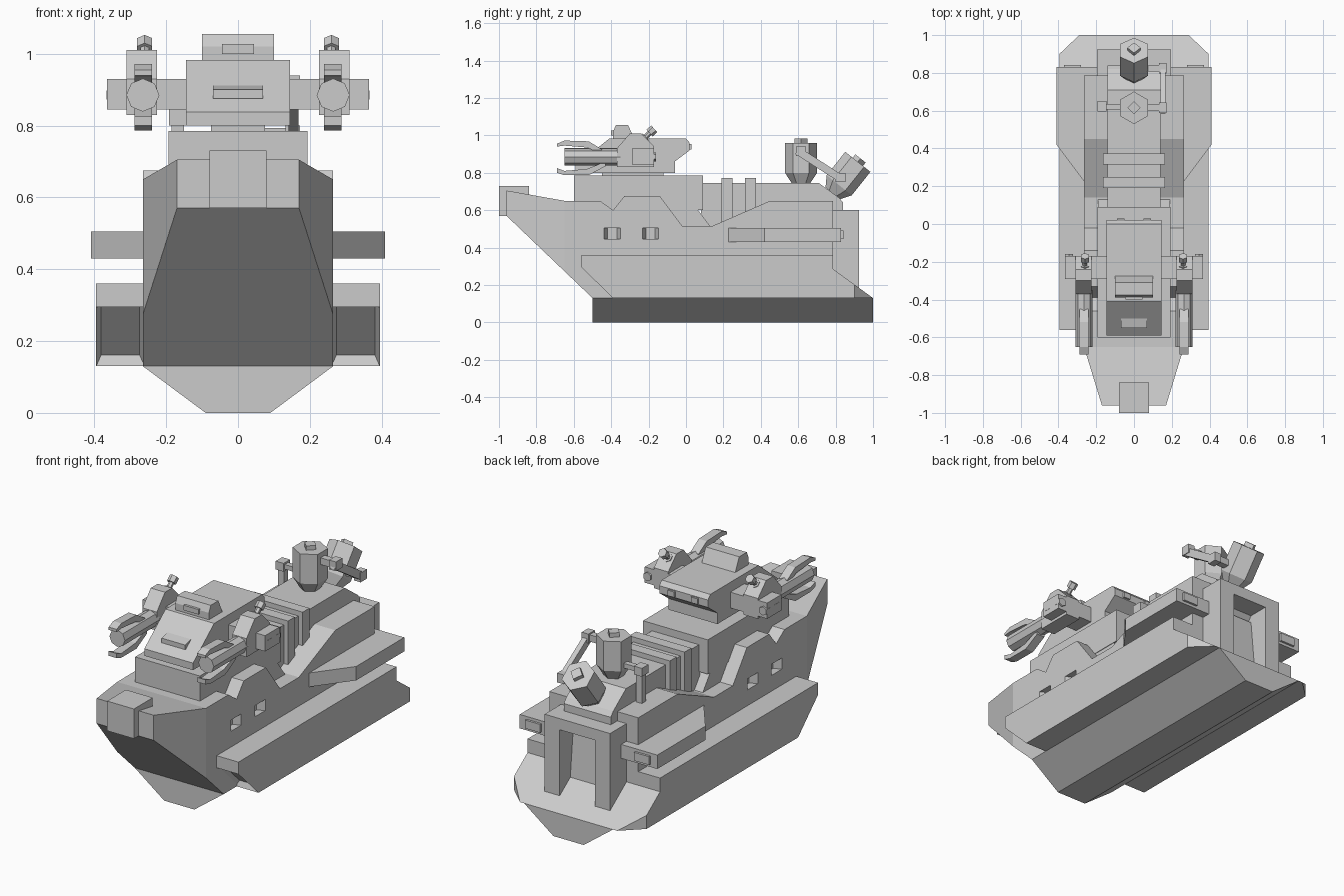
import bpy, bmesh, math
from mathutils import Vector

if "Cube" in bpy.data.objects:
    bpy.data.objects.remove(bpy.data.objects["Cube"])

grey = bpy.data.materials.new("hull_grey")
grey.diffuse_color = (0.6, 0.6, 0.6, 1)
grey.use_nodes = True
grey.node_tree.nodes["Principled BSDF"].inputs["Base Color"].default_value = grey.diffuse_color


def finish(name, bm, mirror=False):
    bmesh.ops.recalc_face_normals(bm, faces=bm.faces[:])
    me = bpy.data.meshes.new(name)
    bm.to_mesh(me)
    bm.free()
    me.materials.append(grey)
    ob = bpy.data.objects.new(name, me)
    bpy.context.collection.objects.link(ob)
    if mirror:
        ob.modifiers.new("mirror", 'MIRROR').use_mirror_merge = False
    return ob


def prism_bm(pts, axis, a, b):
    """Extrude a 2D outline along an axis from a to b."""
    put = {'x': lambda p, t: (t, p[0], p[1]),
           'y': lambda p, t: (p[0], t, p[1]),
           'z': lambda p, t: (p[0], p[1], t)}[axis]
    bm = bmesh.new()
    lo = [bm.verts.new(put(p, a)) for p in pts]
    hi = [bm.verts.new(put(p, b)) for p in pts]
    bm.faces.new(lo)
    bm.faces.new(hi[::-1])
    n = len(pts)
    for i in range(n):
        j = (i + 1) % n
        bm.faces.new((lo[i], hi[i], hi[j], lo[j]))
    bmesh.ops.recalc_face_normals(bm, faces=bm.faces[:])
    return bm


def prism(name, pts, axis, a, b, mirror=False):
    return finish(name, prism_bm(pts, axis, a, b), mirror)


def box(name, x, y, z, mirror=False):
    pts = [(y[0], z[0]), (y[1], z[0]), (y[1], z[1]), (y[0], z[1])]
    return prism(name, pts, 'x', x[0], x[1], mirror)


def rod(name, p, q, r, sides=8, r2=None, mirror=False):
    p, q = Vector(p), Vector(q)
    bm = bmesh.new()
    bmesh.ops.create_cone(bm, cap_ends=True, segments=sides, radius1=r,
                          radius2=r if r2 is None else r2, depth=(q - p).length)
    rot = (q - p).to_track_quat('Z', 'Y').to_matrix()
    for v in bm.verts:
        v.co = rot @ v.co + (p + q) / 2
    return finish(name, bm, mirror)


def slice_corners(bm, corner, normal):
    """Cut both sides with a vertical plane and cap the cuts."""
    for s in (1, -1):
        cut = bmesh.ops.bisect_plane(
            bm, geom=bm.verts[:] + bm.edges[:] + bm.faces[:], dist=1e-5,
            plane_co=(s * corner[0], corner[1], 0),
            plane_no=(s * normal[0], normal[1], 0), clear_outer=True)
        bmesh.ops.holes_fill(bm, edges=[e for e in bm.edges if e.is_boundary], sides=0)


# Hull with stepped side walls and a tapered bow
hull_side = [(-0.96, 0.57), (-0.96, 0.705), (-0.65, 0.65), (-0.46, 0.65), (-0.39, 0.60),
             (-0.33, 0.675), (-0.14, 0.675), (-0.02, 0.515), (0.14, 0.515), (0.45, 0.65),
             (0.785, 0.65), (0.785, 0.13), (-0.5, 0.13)]
bm = prism_bm(hull_side, 'x', -0.265, 0.265)
slice_corners(bm, (0.17, -0.96), (0.31, -0.095))
hull = finish("hull", bm)

# Side windows cut into the hull
for i, y in enumerate((-0.455, -0.25)):
    cutter = prism("window_cutter_%d" % i,
                   [(0.30, y), (0.30, y + 0.12), (0.225, y + 0.085), (0.225, y + 0.035)],
                   'z', 0.445, 0.505, True)
    cutter.hide_render = True
    cutter.hide_viewport = True
    cutter.display_type = 'WIRE'
    mod = hull.modifiers.new("window", 'BOOLEAN')
    mod.operation, mod.solver, mod.object = 'DIFFERENCE', 'EXACT', cutter

box("bow_block", (-0.08, 0.08), (-1.0, -0.84), (0.57, 0.73))
prism("keel", [(-0.265, 0.13), (-0.09, 0), (0.09, 0), (0.265, 0.13)], 'y', -0.5, 1.0)

# Sloped stern deck with clipped corners
bm = prism_bm([(0.78, 0.13), (0.78, 0.29), (1.0, 0.13)], 'x', -0.395, 0.395)
slice_corners(bm, (0.29, 1.0), (0.1, 0.105))
finish("stern_deck", bm)

# Side pontoons with a recessed intake on the sloped nose
bm = prism_bm([(-0.56, 0.295), (-0.56, 0.36), (0.785, 0.36), (0.785, 0.13), (-0.39, 0.13)],
              'x', 0.26, 0.395)
nose = [f for f in bm.faces if f.normal.y < -0.4 and f.normal.z < -0.4]
bmesh.ops.inset_individual(bm, faces=nose, thickness=0.02, depth=-0.03)
finish("pontoon", bm, True)

# Rear sponsons
prism("sponson", [(0.26, 0.22), (0.41, 0.42), (0.41, 0.83), (0.19, 0.83), (0.19, 0.22)],
      'z', 0.43, 0.505, True)
box("sponson_lamp", (0.28, 0.37), (0.82, 0.842), (0.445, 0.49), True)

# Stern gate
box("gate_pillar", (0.105, 0.195), (0.78, 0.925), (0.13, 0.6), True)
box("gate_lintel", (-0.105, 0.105), (0.78, 0.925), (0.54, 0.6))
prism("gate_ramp", [(0.78, 0.13), (0.78, 0.5), (0.81, 0.5), (0.84, 0.2)], 'x', -0.105, 0.105)

# Superstructure
box("deck_house", (-0.193, 0.193), (-0.6, 0.09), (0.6, 0.785))
prism("deck_house_foot", [(-0.6, 0.5), (-0.6, 0.62), (0.05, 0.62), (0.14, 0.5)],
      'x', -0.19, 0.19)
prism("rear_house", [(0.08, 0.5), (0.08, 0.745), (0.71, 0.745), (0.82, 0.665),
                     (0.84, 0.64), (0.84, 0.58), (0.78, 0.5)], 'x', -0.14, 0.14)
for y in (0.19, 0.315):
    box("rib", (-0.165, 0.165), (y, y + 0.058), (0.5, 0.772))

# Turret
box("turret_neck", (-0.075, 0.075), (-0.45, -0.12), (0.78, 0.81))
prism("turret", [(-0.59, 0.80), (-0.59, 0.838), (-0.41, 0.983), (0.0, 0.983), (0.02, 0.96),
                 (0.02, 0.92), (-0.06, 0.86), (-0.06, 0.80)], 'x', -0.145, 0.145)
prism("cupola", [(-0.39, 0.97), (-0.39, 1.02), (-0.375, 1.055), (-0.31, 1.055),
                 (-0.27, 0.97)], 'x', -0.1, 0.1)
box("cupola_slit", (-0.045, 0.045), (-0.4, -0.37), (1.0, 1.027))
prism("turret_slit", [(-0.55, 0.875), (-0.55, 0.9), (-0.5, 0.912), (-0.48, 0.875)],
      'x', -0.07, 0.07)
box("turret_rear_lamp", (0.05, 0.09), (0.01, 0.03), (0.925, 0.955), True)

# Turret arms with claws
box("shoulder", (0.14, 0.365), (-0.29, -0.17), (0.845, 0.93), True)
prism("arm_body", [(-0.37, 0.83), (-0.37, 0.93), (-0.3, 1.01), (-0.24, 1.01),
                   (-0.17, 0.94), (-0.17, 0.83)], 'x', 0.225, 0.31, True)
rod("forearm", (0.265, -0.65, 0.885), (0.265, -0.35, 0.885), 0.046, 8, mirror=True)
prism("claw_upper", [(-0.69, 0.94), (-0.69, 0.955), (-0.65, 0.972), (-0.52, 0.968),
                     (-0.45, 0.925), (-0.45, 0.90), (-0.53, 0.935), (-0.65, 0.945)],
      'x', 0.24, 0.288, True)
prism("claw_lower", [(-0.69, 0.825), (-0.69, 0.80), (-0.65, 0.787), (-0.52, 0.787),
                     (-0.43, 0.835), (-0.43, 0.86), (-0.53, 0.82), (-0.65, 0.81)],
      'x', 0.24, 0.288, True)


# Dumbbell shaped sights
def sight(p, q):
    p, q = Vector(p), Vector(q)
    rod("sight_bar", p, q, 0.014, 6, mirror=True)
    for a, b in ((0, 0.35), (0.65, 1)):
        rod("sight_end", p.lerp(q, a), p.lerp(q, b), 0.024, 6, mirror=True)


sight((0.26, -0.24, 0.97), (0.26, -0.17, 1.035))
sight((0.345, -0.27, 0.885), (0.345, -0.16, 0.885))


# Rear canisters
def canister(base, axis):
    base, axis = Vector(base), Vector(axis).normalized()
    at = lambda d: base + axis * d
    rod("canister_foot", at(0), at(0.055), 0.05, 6, 0.086)
    rod("canister_body", at(0.055), at(0.215), 0.086, 6)
    rod("canister_cap", at(0.21), at(0.238), 0.035, 4)


canister((0, 0.615, 0.745), (0, 0, 1))
canister((0, 0.785, 0.69), (0, 0.62, 0.78))

# Canister supports
box("support_post", (-0.185, -0.15), (0.605, 0.64), (0.64, 0.80))
box("support_head", (-0.192, -0.145), (0.595, 0.65), (0.80, 0.845))
box("support_axle", (-0.15, -0.05), (0.605, 0.635), (0.81, 0.835))
prism("link_bar", [(0.585, 0.90), (0.60, 0.94), (0.84, 0.785), (0.82, 0.75)], 'x', 0.14, 0.168)
for y, z in ((0.615, 0.915), (0.825, 0.775)):
    box("link_pin", (0.05, 0.17), (y - 0.018, y + 0.018), (z - 0.018, z + 0.018))
    box("link_head", (0.132, 0.172), (y - 0.027, y + 0.027), (z - 0.025, z + 0.025))
